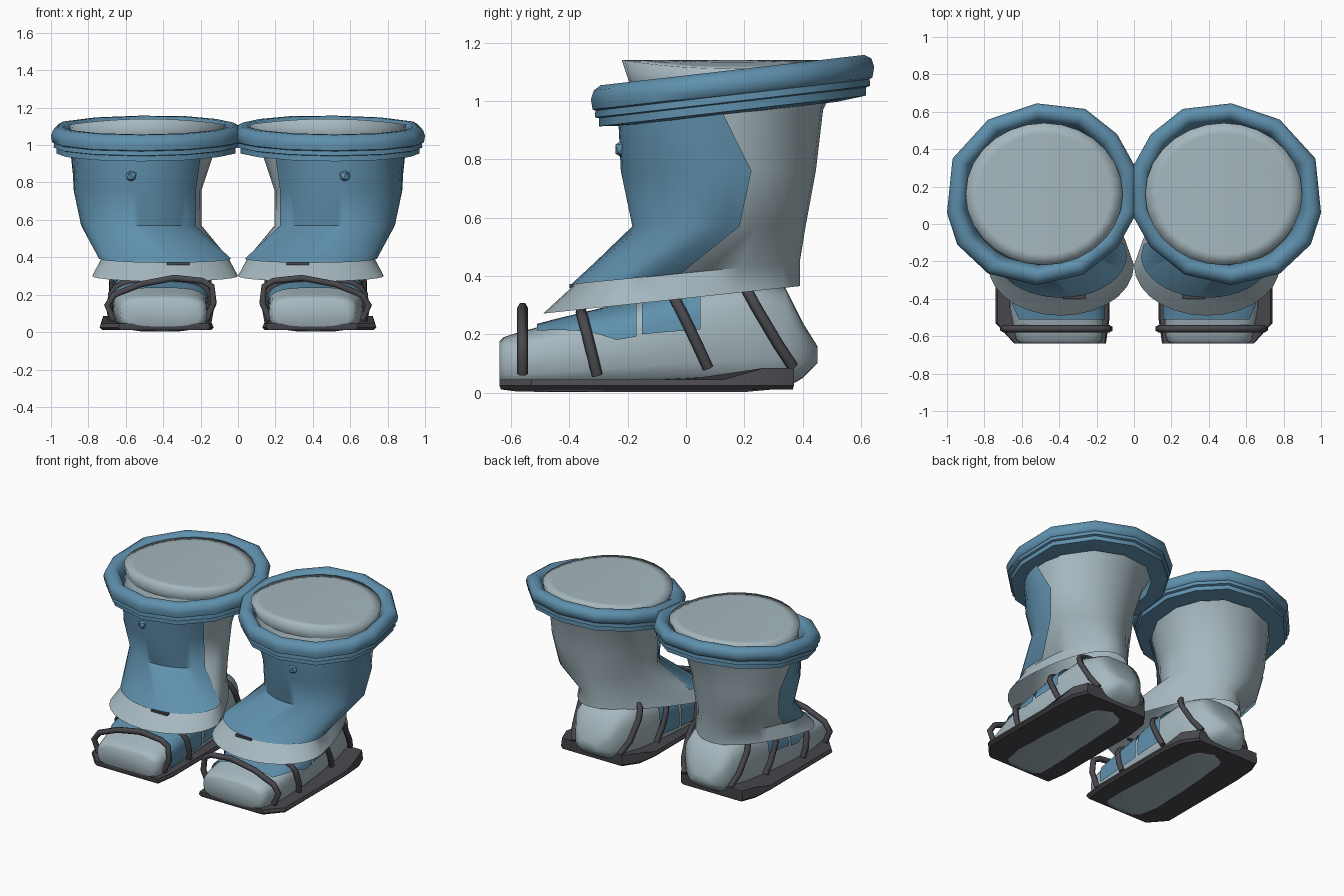
import bpy
import bmesh
import math
from math import sin, cos, pi, radians
from mathutils import Matrix

if "Cube" in bpy.data.objects:
    bpy.data.objects.remove(bpy.data.objects["Cube"], do_unlink=True)


def material(name, rgb):
    m = bpy.data.materials.new(name)
    m.use_nodes = True
    m.diffuse_color = (*rgb, 1)
    m.node_tree.nodes["Principled BSDF"].inputs["Base Color"].default_value = (*rgb, 1)
    return m


GREY = material("pale grey", (0.38, 0.48, 0.52))
BLUE = material("steel blue", (0.115, 0.28, 0.42))
DARK = material("dark rubber", (0.065, 0.065, 0.075))


def finish(ob, mat, angle=40):
    """Add material, shading and the mirrored second boot."""
    ob.data.materials.append(mat)
    if ob.type == 'MESH':
        bpy.ops.object.select_all(action='DESELECT')
        ob.select_set(True)
        bpy.context.view_layer.objects.active = ob
        bpy.ops.object.shade_smooth_by_angle(angle=radians(angle))
    mod = ob.modifiers.new("other_boot", 'MIRROR')
    mod.use_mirror_merge = False


def mesh_object(name, bm, mat, angle=40):
    bmesh.ops.recalc_face_normals(bm, faces=bm.faces)
    me = bpy.data.meshes.new(name)
    bm.to_mesh(me)
    bm.free()
    ob = bpy.data.objects.new(name, me)
    bpy.context.collection.objects.link(ob)
    finish(ob, mat, angle)


def loft(name, rows, mat, closed=True, caps=(False, False), wrap=False, angle=40):
    """Skin a list of point rows; wrap joins the last row to the first."""
    bm = bmesh.new()
    grid = [[bm.verts.new(p) for p in row] for row in rows]
    n = len(grid[0])
    pairs = list(zip(grid, grid[1:])) + ([(grid[-1], grid[0])] if wrap else [])
    for a, b in pairs:
        for i in range(n if closed else n - 1):
            j = (i + 1) % n
            bm.faces.new((a[i], a[j], b[j], b[i]))
    for row, cap in zip((grid[0], grid[-1]), caps):
        if cap:
            bm.faces.new(row)
    mesh_object(name, bm, mat, angle)


# Boot leg levels: z, slope, centre x, centre y, half width, front and back depth, back taper
LEG = [
    (1.05, 0, .49, .15, .40, .34, .36, 0),
    (.97, 0, .505, .12, .38, .34, .35, 0),
    (.76, 0, .53, .12, .335, .33, .325, 0),
    (.57, 0, .51, .11, .315, .28, .30, .05),
    (.405, .10, .39, -.16, .34, .22, .55, .25),
    (.318, .107, .39, -.22, .39, .27, .61, .25),
]


def leg_point(level, a, grow=0.0):
    z, slope, cx, cy, rx, front, back, taper = level
    s, c = sin(a), cos(a)
    y = cy + ((front if s < 0 else back) + grow) * s
    # the heel side drifts back outward as it narrows
    x = cx + (rx + grow) * c * (1 - taper * max(0, s)) + taper * .3 * max(0, s)
    return (x, y, z + slope * (y + .05))


def leg_row(level, start=0, end=2 * pi, n=28, grow=0.0, closed=True):
    return [leg_point(level, start + (end - start) * i / (n if closed else n - 1), grow)
            for i in range(n)]


loft("leg_and_skirt", [leg_row(l) for l in LEG], GREY, angle=60)

# Saddle-shaped lid closing the boot, lower at its sides
lid = []
for f in (.05, .5, .85, 1):
    ring = [2 * pi * i / 28 for i in range(28)]
    lid.append([(.48 + .42 * f * cos(a), .16 + .38 * f * sin(a),
                 1.14 - .03 * (f * cos(a)) ** 2) for a in ring])
lid.append(leg_row(LEG[0]))
loft("lid", lid, GREY, caps=(True, False), angle=130)

# Front panel: wraps the shin, with an outer and inner edge set per level
panel = []
for level, outer, inner in zip(LEG[1:5], (.12, .22, .18, -.02), (-.09, -.04, -.03, -.11)):
    def side(y):
        d = y - level[3]
        return math.asin(max(-1, min(1, d / level[5 if d < 0 else 6])))
    panel.append(leg_row(level, -pi - side(inner), side(outer), 22, .014, False))
loft("shin_panel", panel, BLUE, closed=False, angle=60)

# Dark slot under the panel's front edge
bm = bmesh.new()
bmesh.ops.create_cube(bm, size=1, matrix=Matrix.Translation((.32, -.385, .366))
                      @ Matrix.Diagonal((.12, .03, .014, 1)))
mesh_object("panel_slot", bm, DARK)

# Tilted stepped cuff: its outline seen from above, swept by a profile of scale and height
RIM = [(.52, .645), (.26, .615), (.09, .48), (-.01, .30), (-.015, .06), (.085, -.12),
       (.27, -.27), (.52, -.326), (.78, -.265), (.945, -.11), (1.0, .06), (.97, .35), (.78, .558)]
CUFF = [(.79, -.02), (.82, .03), (.87, .05), (.93, .05), (.98, .035), (1, .005),
        (.988, -.03), (.968, -.035), (.972, -.058), (.943, -.062), (.943, -.09), (.74, -.1)]
cuff = [[(.49 + (x - .49) * f, .155 + (y - .155) * f, 1.055 + z + .115 * (y - .155) * f)
         for f, z in CUFF] for x, y in RIM]
loft("cuff", cuff, BLUE, wrap=True, angle=55)

# Knob on the shin
bm = bmesh.new()
bmesh.ops.create_icosphere(bm, subdivisions=1, radius=.035,
                           matrix=Matrix.Translation((.57, -.212, .835)))
mesh_object("shin_knob", bm, BLUE, 20)

# Foot stations along y: y, bottom, top, inner x, outer x
FOOT = [
    (-.64, .03, .175, .20, .60),
    (-.625, .01, .19, .175, .63),
    (-.58, .004, .205, .165, .64),
    (-.45, .002, .24, .165, .665),
    (-.20, .002, .30, .165, .67),
    (.0, .002, .36, .17, .66),
    (.20, .002, .40, .19, .63),
    (.34, .015, .36, .23, .60),
    (.40, .05, .24, .29, .56),
    (.45, .10, .16, .36, .50),
]


def foot_station(y):
    for a, b in zip(FOOT, FOOT[1:]):
        if y <= b[0]:
            t = (y - a[0]) / (b[0] - a[0])
            return [p + (q - p) * t for p, q in zip(a, b)]


def foot_point(station, degrees, grow=0.0):
    y, z0, z1, x0, x1 = station
    a = radians(degrees)
    c, s = (math.copysign(abs(v) ** .62, v) for v in (cos(a), sin(a)))
    return ((x0 + x1) / 2 + ((x1 - x0) / 2 + grow) * c, y,
            (z0 + z1) / 2 + ((z1 - z0) / 2 + grow) * s)


loft("foot", [[foot_point(s, 15 * i) for i in range(24)] for s in FOOT],
     GREY, caps=(True, True), angle=65)

# Blue wraps over the instep, their outer edge dropping toward the heel
for name, y0, y1, low0, low1 in (("toe_wrap", -.51, -.17, 45, 5),
                                 ("instep_wrap", -.15, .05, 6, 3)):
    rows = []
    for k in range(6):
        t = k / 5
        low = low0 + (low1 - low0) * min(1, t * 1.25)
        station = foot_station(y0 + (y1 - y0) * t)
        rows.append([foot_point(station, low + (190 - low) * i / 17, .012)
                     for i in range(18)])
    loft(name, rows, BLUE, closed=False, angle=60)

# Sole plate with a raised heel lip
OUTLINE = [(.15, -.64), (.64, -.64), (.74, -.53), (.74, .0), (.74, .13), (.73, .27),
           (.69, .37), (.22, .37), (.15, .27), (.13, .13), (.13, .0), (.13, -.5)]
bottom = [(.43 + (x - .43) * .95, y * .99, .01) for x, y in OUTLINE]
middle = [(x, y, .025) for x, y in OUTLINE]
upper = [(.43 + (x - .43) * .97, y, .085 if y > .2 else .045) for x, y in OUTLINE]
loft("sole", [bottom, middle, upper], DARK, caps=(True, True), angle=30)


def strap(name, points):
    cu = bpy.data.curves.new(name, 'CURVE')
    cu.dimensions = '3D'
    cu.bevel_depth = .019
    cu.bevel_resolution = 1
    cu.use_fill_caps = True
    sp = cu.splines.new('POLY')
    sp.points.add(len(points) - 1)
    for p, co in zip(sp.points, points):
        p.co = (*co, 1)
    ob = bpy.data.objects.new(name, cu)
    bpy.context.collection.objects.link(ob)
    finish(ob, DARK)


# Loose strap arching over the toe
ARCH = [(.17, .065), (.13, .155), (.14, .245), (.19, .274), (.34, .29), (.52, .256),
        (.66, .2), (.70, .144), (.665, .065)]
strap("toe_strap", [(x, -.56, z) for x, z in ARCH])

# Straps hugging the foot, leaning forward toward the top
for name, low_y, high_y in (("front_strap", -.305, -.36), ("instep_strap", .075, -.06),
                            ("heel_strap", .365, .17)):
    path = []
    for i in range(13):
        a = -20 + 220 * i / 12
        h = (math.copysign(abs(sin(radians(a))) ** .62, sin(radians(a))) + .5) / 1.5
        path.append(foot_point(foot_station(low_y + (high_y - low_y) * h), a, .018))
    strap(name, path)
